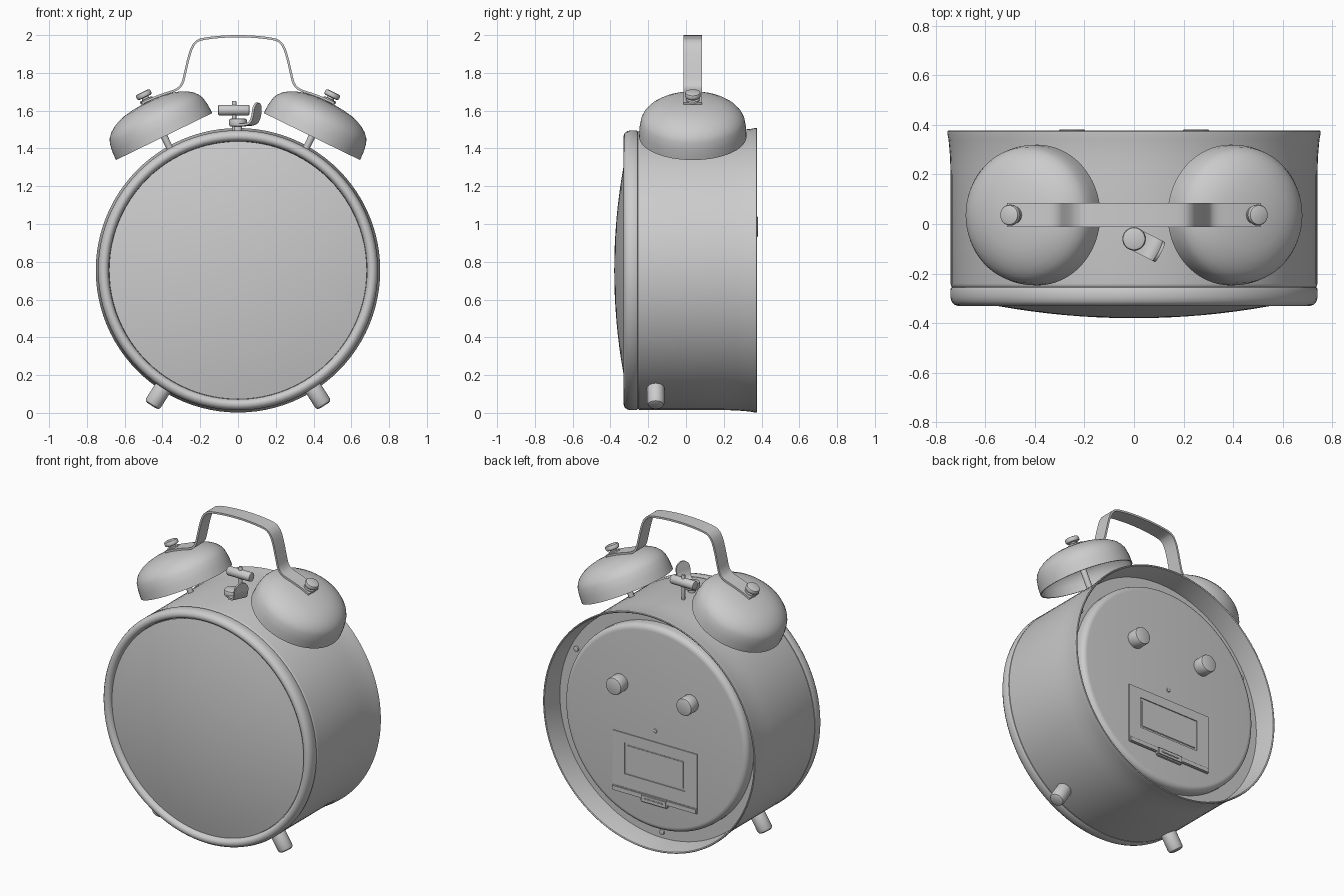
import bpy, bmesh, math
from mathutils import Vector, Matrix

if "Cube" in bpy.data.objects:
    bpy.data.objects.remove(bpy.data.objects["Cube"])

grey = bpy.data.materials.new("plain_grey")
grey.use_nodes = True
GREY = (0.6, 0.6, 0.6, 1)
grey.diffuse_color = GREY
grey.node_tree.nodes["Principled BSDF"].inputs["Base Color"].default_value = GREY

CZ = 0.755          # height of the clock's centre
BACK = Vector((0, 1, 0))


def finish(bm, name, angle=35):
    bmesh.ops.remove_doubles(bm, verts=bm.verts, dist=1e-5)
    bmesh.ops.recalc_face_normals(bm, faces=bm.faces)
    mesh = bpy.data.meshes.new(name)
    bm.to_mesh(mesh)
    bm.free()
    mesh.materials.append(grey)
    ob = bpy.data.objects.new(name, mesh)
    bpy.context.collection.objects.link(ob)
    bpy.ops.object.select_all(action='DESELECT')
    ob.select_set(True)
    bpy.context.view_layer.objects.active = ob
    bpy.ops.object.shade_smooth_by_angle(angle=math.radians(angle))
    return ob


def lathe(name, profile, origin, axis, steps=48):
    """Turn (radius, height) points around an axis through origin."""
    bm = bmesh.new()
    verts = [bm.verts.new((r, 0, t)) for r, t in profile]
    edges = [bm.edges.new(p) for p in zip(verts, verts[1:])]
    bmesh.ops.spin(bm, geom=verts + edges, cent=(0, 0, 0), axis=(0, 0, 1),
                   angle=math.tau, steps=steps, use_duplicate=False)
    rot = Vector(axis).to_track_quat('Z', 'Y').to_matrix().to_4x4()
    bm.transform(Matrix.Translation(origin) @ rot)
    return finish(bm, name)


def rod(name, r, t0, t1, origin, axis, bevel=0.004, steps=24):
    """Closed cylinder with softened rims."""
    b = bevel
    prof = [(0, t0), (r - b, t0), (r - b * .3, t0 + b * .3), (r, t0 + b),
            (r, t1 - b), (r - b * .3, t1 - b * .3), (r - b, t1), (0, t1)]
    return lathe(name, prof, origin, axis, steps)


def box(name, size, loc, bevel=0.0):
    bm = bmesh.new()
    bmesh.ops.create_cube(bm, size=1)
    bm.transform(Matrix.Translation(loc) @ Matrix.Diagonal((*size, 1)))
    if bevel:
        bmesh.ops.bevel(bm, geom=bm.edges[:], offset=bevel, segments=2, affect='EDGES')
    return finish(bm, name)


def strip(name, path, width, thick, place, round_end=False):
    """Flat band following an (x, z) path, extruded along local y."""
    pts = [Vector(p) for p in path]
    bm = bmesh.new()
    rings = []
    for i, p in enumerate(pts):
        d = (pts[min(i + 1, len(pts) - 1)] - pts[max(i - 1, 0)]).normalized()
        n = Vector((-d.y, d.x)) * thick / 2
        w = width / 2
        if round_end:                       # narrow the last few rings into an arc
            left = (pts[-1] - p).length
            if left < w:
                w = max(.01, math.sqrt(w * w - (w - left) ** 2))
        rings.append([bm.verts.new((q.x, y, q.y)) for q, y in
                      ((p - n, -w), (p - n, w), (p + n, w), (p + n, -w))])
    for a, b in zip(rings, rings[1:]):
        for k in range(4):
            bm.faces.new((a[k], a[(k + 1) % 4], b[(k + 1) % 4], b[k]))
    bm.faces.new(rings[0])
    bm.faces.new(rings[-1])
    bm.transform(place)
    return finish(bm, name)


def smooth_path(pts, n=5):
    """Catmull-Rom curve through the given points."""
    v = [Vector(p) for p in pts]
    v = [2 * v[0] - v[1]] + v + [2 * v[-1] - v[-2]]
    out = []
    for a, b, c, d in zip(v, v[1:], v[2:], v[3:]):
        for k in range(n):
            t = k / n
            out.append(.5 * (2 * b + (c - a) * t + (2 * a - 5 * b + 4 * c - d) * t * t
                             + (3 * b - a - 3 * c + d) * t ** 3))
    return out + [v[-2]]


# Case: open flared drum with a ledge inside the back
centre = Vector((0, 0, CZ))
lathe("case", [(.68, -.27), (.728, -.262), (.738, -.25), (.74, -.24), (.74, .20), (.742, .27),
               (.748, .34), (.753, .365), (.753, .374), (.749, .377), (.743, .374),
               (.738, .34), (.730, .27), (.728, .24), (.60, .24)], centre, BACK, 96)

# Rounded front ring and domed glass
lathe("front_ring", [(.725, -.252), (.737, -.256), (.741, -.265), (.741, -.295), (.736, -.312),
                     (.726, -.325), (.712, -.33), (.70, -.328), (.690, -.32), (.684, -.305),
                     (.682, -.285)], centre, BACK, 96)
R = 3.1
glass = [(r, -.38 + R - math.sqrt(R * R - r * r)) for r in [.682 * k / 10 for k in range(11)]]
lathe("glass", glass, centre, BACK, 96)

# Recessed back panel with a rounded edge
edge = [(.615 + .035 * math.sin(a), .275 + .035 * math.cos(a))
        for a in [math.pi / 2 * k / 6 for k in range(7)]]
lathe("back_panel", [(0, .31)] + edge + [(.65, .235)], centre, BACK, 96)

# Back knobs, screws and pin
for s, side in ((1, "left"), (-1, "right")):
    rod(f"back_knob_{side}", .055, .30, .382, (s * .25, 0, .985), BACK, .008, 32)
for i, deg in enumerate((28, 152, 270)):
    a = math.radians(deg)
    rod(f"case_screw_{i + 1}", .017, .235, .25,
        (.69 * math.cos(a), 0, CZ + .69 * math.sin(a)), BACK, .004, 16)
rod("panel_pin", .013, .30, .318, (0, 0, .74), BACK, .004, 16)

# Battery door: four bars around a sunken window, a lower lip and a latch
for name, w, h, x, z in (("door_top", .60, .06, 0, .64), ("door_bottom", .60, .11, 0, .355),
                         ("door_side_left", .085, .20, .2575, .51),
                         ("door_side_right", .085, .20, -.2575, .51)):
    box(name, (w, .014, h), (x, .309, z))
box("door_window", (.405, .012, .175), (0, .309, .51), .003)
box("door_lip", (.60, .02, .035), (0, .314, .305), .005)
box("door_latch", (.19, .03, .055), (0, .318, .295), .008)
box("latch_ridge", (.13, .012, .012), (0, .332, .295), .003)

# Bells with posts and nut stacks
TILT = math.radians(26)
bell_profile = [(0, .185), (.09, .178), (.17, .155), (.235, .122), (.263, .09), (.273, .05),
                (.276, 0), (.284, 0), (.282, .05), (.274, .095), (.263, .118), (.243, .141),
                (.215, .161), (.18, .178), (.14, .190), (.09, .198), (.045, .202), (0, .203)]
BY = .036
for s, side in ((1, "left"), (-1, "right")):
    axis = Vector((s * math.sin(TILT), 0, math.cos(TILT)))
    base = Vector((s * .391, BY, 1.463))
    lathe(f"bell_{side}", bell_profile, base, axis, 64)
    rod(f"bell_post_{side}", .018, -.13, .19, base, axis, .003)
    rod(f"bell_washer_{side}", .036, .205, .222, base, axis, .005)
    rod(f"bell_stud_{side}", .02, .20, .24, base, axis, .002)
    rod(f"bell_nut_{side}", .042, .231, .262, base, axis, .010, 32)

# Carrying handle: one bent band
half = [(.51, 1.638), (.46, 1.662), (.395, 1.687), (.325, 1.712), (.295, 1.745), (.28, 1.80),
        (.265, 1.865), (.247, 1.925), (.225, 1.96), (.19, 1.978), (.10, 1.99)]
path = smooth_path(half + [(0, 1.994)] + [(-x, z) for x, z in reversed(half)])
strip("handle", path, .097, .012, Matrix.Translation((0, BY, 0)))

# Hammer on its rod
rod("hammer_rod", .011, 1.46, 1.652, (-.02, .055, 0), (0, 0, 1), .003, 16)
rod("hammer_head", .028, -.105, .06, (0, .055, 1.603), (1, 0, 0), .005, 32)

# Top knob with an upturned thumb tab
rod("top_knob", .047, 1.515, 1.558, (0, -.06, 0), (0, 0, 1), .010, 32)
rod("top_knob_stem", .022, 1.46, 1.53, (0, -.06, 0), (0, 0, 1), .003)
tab = smooth_path([(.02, 1.525), (.065, 1.527), (.093, 1.54), (.107, 1.57), (.113, 1.61),
                   (.117, 1.642)], 6)
strip("thumb_tab", tab, .09, .012,
      Matrix.Translation((0, -.06, 0)) @ Matrix.Rotation(math.radians(-27), 4, 'Z'), True)

# Two splayed feet
for s, side in ((1, "left"), (-1, "right")):
    rod(f"foot_{side}", .046, .70, .85, (0, -.16, CZ), (s * .537, 0, -.843), .018, 32)
